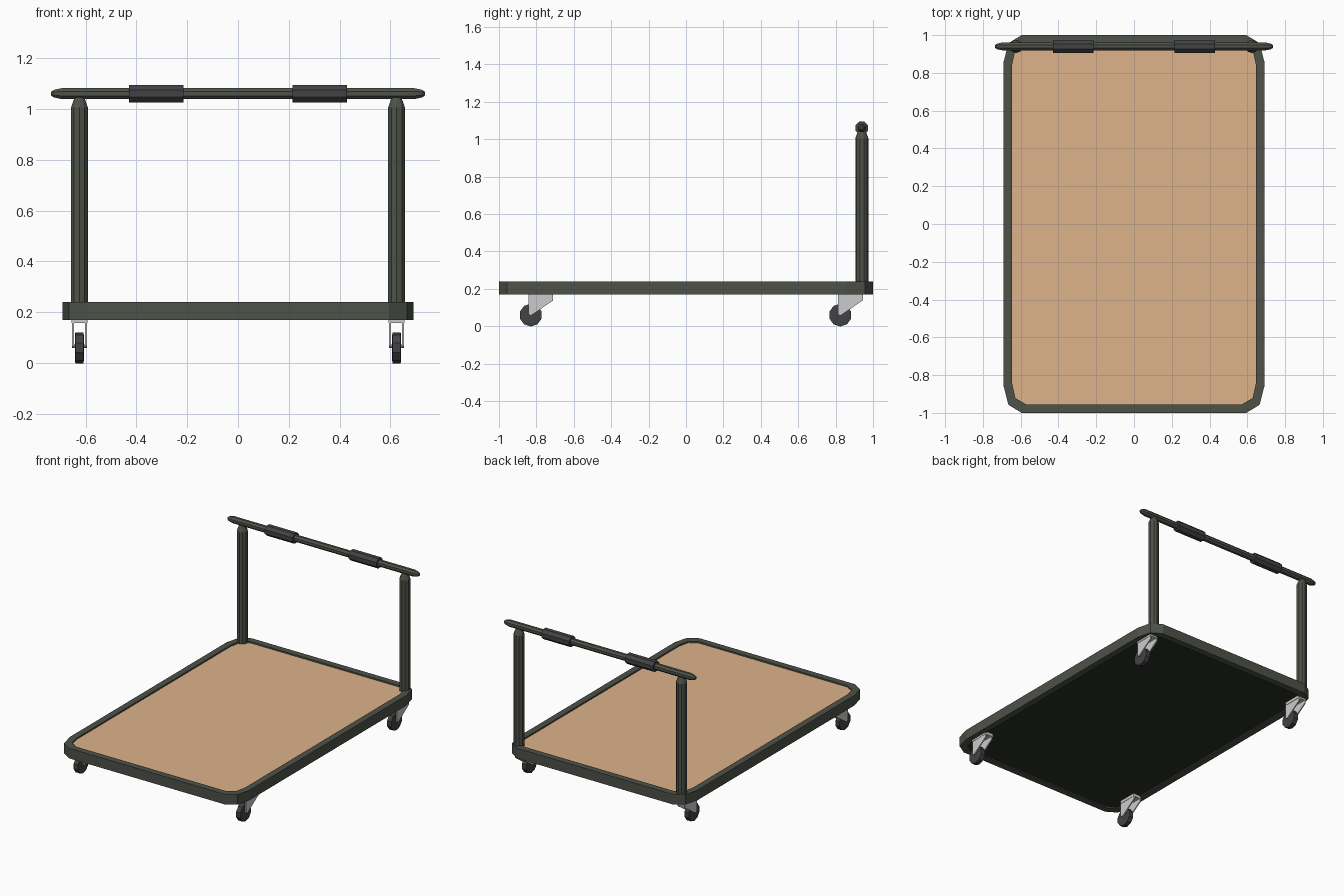
import bpy, bmesh
from math import pi, cos, sin
from mathutils import Vector

if "Cube" in bpy.data.objects:
    bpy.data.objects.remove(bpy.data.objects["Cube"])


def material(name, rgb):
    m = bpy.data.materials.new(name)
    m.diffuse_color = (*rgb, 1)
    m.use_nodes = True
    m.node_tree.nodes["Principled BSDF"].inputs["Base Color"].default_value = m.diffuse_color
    return m


STEEL = material("dark_green_steel", (0.075, 0.085, 0.065))
WOOD = material("plywood", (0.72, 0.45, 0.26))
UNDER = material("dark_underside", (0.025, 0.028, 0.022))
RUBBER = material("rubber", (0.055, 0.055, 0.058))
ZINC = material("zinc", (0.55, 0.55, 0.55))


def make(name, loops, mat, ring=False):
    """Bridge a list of equal point loops; cap the ends, or close them into a ring."""
    bm = bmesh.new()
    vs = [[bm.verts.new(p) for p in loop] for loop in loops]
    n = len(vs[0])
    pairs = list(zip(vs, vs[1:])) + ([(vs[-1], vs[0])] if ring else [])
    for a, b in pairs:
        for i in range(n):
            j = (i + 1) % n
            bm.faces.new((a[i], a[j], b[j], b[i]))
    if not ring:
        bm.faces.new(vs[0])
        bm.faces.new(vs[-1])
    bmesh.ops.recalc_face_normals(bm, faces=bm.faces)
    me = bpy.data.meshes.new(name)
    bm.to_mesh(me)
    bm.free()
    me.materials.append(mat)
    ob = bpy.data.objects.new(name, me)
    bpy.context.collection.objects.link(ob)
    return ob


def lathe(name, axis, centre, profile, sides, mat):
    """Faceted solid of revolution; profile = (position along axis, radius)."""
    c = Vector(centre)
    loops = []
    for t, r in profile:
        loop = []
        for i in range(sides):
            a = 2 * pi * (i + 0.5) / sides
            u, v = r * cos(a), r * sin(a)
            loop.append(c + Vector((t, u, v) if axis == 'X' else (u, v, t)))
        loops.append(loop)
    return make(name, loops, mat)


def outline(corner, z):
    """Mirror one corner's points into a full rounded rectangle."""
    back = corner[::-1]
    pts = (corner + [(-x, y) for x, y in back]
           + [(-x, -y) for x, y in corner] + [(x, -y) for x, y in back])
    return [(x, y, z) for x, y in pts]


def extrude_x(name, yz, x0, x1, mat):
    return make(name, [[(x, y, z) for y, z in yz] for x in (x0, x1)], mat)


# Deck: rim with chamfered corners, plywood panel, dark underside
OUTER = [(0.69, 0.86), (0.665, 0.957), (0.595, 1.0)]
INNER = [(0.645, 0.845), (0.628, 0.922), (0.57, 0.955)]
make("deck_rim", [outline(OUTER, 0.17), outline(OUTER, 0.24),
                  outline(INNER, 0.24), outline(INNER, 0.17)], STEEL, ring=True)
make("deck_panel", [outline(INNER, 0.2), outline(INNER, 0.23)], WOOD)
make("deck_underside", [outline(INNER, 0.178), outline(INNER, 0.2)], UNDER)

# Push handle bar with tapered ends
lathe("handle_bar", 'X', (0, 0.94, 1.06),
      [(-0.735, 0.008), (-0.725, 0.016), (-0.695, 0.023),
       (0.695, 0.023), (0.725, 0.016), (0.735, 0.008)], 8, STEEL)

for side, s in (("left", -1), ("right", 1)):
    # Upright post with tapered top
    lathe(f"post_{side}", 'Z', (0.624 * s, 0.94, 0),
          [(0.2, 0.035), (1.005, 0.035), (1.045, 0.02)], 10, STEEL)
    # Hand grip
    lathe(f"grip_{side}", 'X', (0.322 * s, 0.94, 1.06),
          [(-0.107, 0.037), (0.107, 0.037)], 8, RUBBER)

    # Casters: wheel, axle, two fork plates and mounting plate
    for end, y in (("front", -0.83), ("back", 0.825)):
        tag, x = f"{end}_{side}", 0.624 * s
        lathe(f"wheel_{tag}", 'X', (x, y, 0.06),
              [(-0.018, 0.045), (-0.016, 0.061), (0.016, 0.061), (0.018, 0.045)], 10, RUBBER)
        lathe(f"axle_{tag}", 'X', (x, y, 0.066), [(-0.028, 0.008), (0.028, 0.008)], 8, ZINC)
        fork = [(y - 0.013, 0.165), (y + 0.12, 0.165), (y + 0.12, 0.138),
                (y + 0.005, 0.06), (y - 0.013, 0.066)]
        for k in (-1, 1):
            extrude_x(f"fork_{tag}_{'inner' if k * s < 0 else 'outer'}", fork,
                      x + k * 0.021, x + k * 0.029, ZINC)
        extrude_x(f"mount_{tag}", [(y - 0.013, 0.158), (y + 0.12, 0.158),
                                   (y + 0.12, 0.18), (y - 0.013, 0.18)],
                  x - 0.031, x + 0.031, ZINC)
